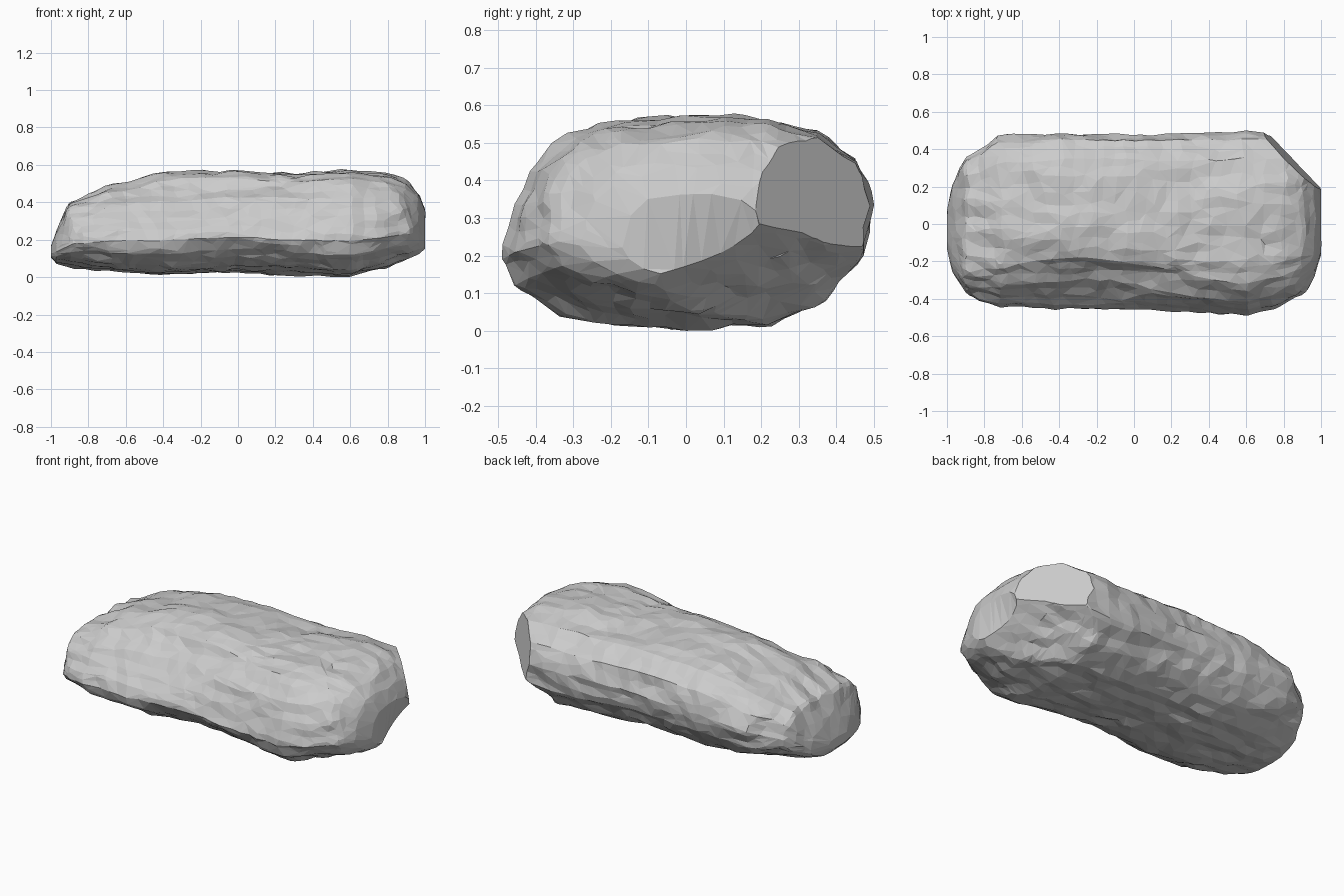
import bpy
import bmesh
import math
import random
from mathutils import Vector, noise

random.seed(4)
cube = bpy.data.objects.get("Cube")
if cube:
    bpy.data.objects.remove(cube, do_unlink=True)

# Stone colour
stone = bpy.data.materials.new("grey stone")
stone.use_nodes = True
GREY = (0.6, 0.6, 0.6, 1)
stone.diffuse_color = GREY
stone.node_tree.nodes["Principled BSDF"].inputs["Base Color"].default_value = GREY
stone.node_tree.nodes["Principled BSDF"].inputs["Roughness"].default_value = 0.9

# Extents along the boulder: x, y low, y high, z low, z high
STATIONS = [
    (-1, -.13, .08, .11, .17), (-.97, -.26, .22, .08, .25),
    (-.9, -.38, .36, .07, .4), (-.72, -.44, .46, .05, .48),
    (-.4, -.455, .485, .02, .56), (0, -.46, .475, .035, .57),
    (.3, -.47, .485, .02, .56), (.6, -.49, .5, 0, .575),
    (.8, -.43, .48, .05, .555), (.9, -.37, .42, .09, .52),
    (.965, -.28, .32, .12, .45), (1, -.17, .2, .15, .37)]

# Cross-section in unit form: u runs front to back, v runs bottom to top
SECTION = [
    (-1, .34), (-.97, .5), (-.86, .75), (-.68, .92), (-.5, .98), (-.1, 1),
    (.35, .99), (.7, .93), (.92, .8), (1, .58), (.96, .36), (.75, .17),
    (.45, .02), (0, 0), (-.4, .02), (-.68, .09), (-.9, .21)]

RINGS, SIDES = 90, 112

# Sloping underside of the thick end
UNDER_POINT = Vector((.6, .2, 0))
UNDER_NORMAL = Vector((.086, .06, -.116)).normalized()


def extents(x):
    for a, b in zip(STATIONS, STATIONS[1:]):
        if x <= b[0]:
            t = (x - a[0]) / (b[0] - a[0])
            return [p + (q - p) * t for p, q in zip(a[1:], b[1:])]
    return STATIONS[-1][1:]


def section(t):
    i = int(t * len(SECTION))
    f = t * len(SECTION) - i
    a, b = SECTION[i], SECTION[(i + 1) % len(SECTION)]
    return a[0] + (b[0] - a[0]) * f, a[1] + (b[1] - a[1]) * f


def surface(x, t):
    """Point on the boulder, with broad dents and bedding ridges along x."""
    y0, y1, z0, z1 = extents(x)
    u, v = section(t)
    out = Vector((0, u, (v - .5) * 2)).normalized()
    # The front slope leans back around the middle
    if u < 0 and v > .38:
        lean = .28 * math.exp(-((x + .25) / .5) ** 2)
        u += lean * min(1, (v - .38) * 2) * min(1, -u * 2)
    p = Vector((x, (y0 + y1) / 2 + u * (y1 - y0) / 2, z0 + v * (z1 - z0)))
    p -= UNDER_NORMAL * max(0, (p - UNDER_POINT).dot(UNDER_NORMAL))
    broad = noise.noise(Vector((p.x * 2, p.y * 4, p.z * 4)))
    ridge = noise.noise(Vector((p.x * 2.5, p.y * 13, p.z * 16 + 5)))
    chip = noise.noise(p * 11)
    fade = min(1, (1 - abs(x)) * 7 + .1)
    p += out * fade * (.018 * broad + .013 * ridge + .012 * chip)
    p.x += fade * (.025 * noise.noise(p * 7) + random.uniform(-.003, .003))
    return p


# Boulder body: loft the rings and close both ends
bm = bmesh.new()
rings = []
for i in range(RINGS + 1):
    x = -math.cos(math.pi * i / RINGS) * .6 + (2 * i / RINGS - 1) * .4
    rings.append([bm.verts.new(surface(x, j / SIDES)) for j in range(SIDES)])
for a, b in zip(rings, rings[1:]):
    for j in range(SIDES):
        k = (j + 1) % SIDES
        bm.faces.new((a[j], a[k], b[k], b[j]))
bm.faces.new(rings[0])
bm.faces.new(rings[-1])
bmesh.ops.triangulate(bm, faces=bm.faces[:])
bmesh.ops.recalc_face_normals(bm, faces=bm.faces[:])

mesh = bpy.data.meshes.new("boulder")
bm.to_mesh(mesh)
bm.free()
boulder = bpy.data.objects.new("boulder", mesh)
bpy.context.collection.objects.link(boulder)

# Irregular chipped facets
facets = boulder.modifiers.new("facets", 'DECIMATE')
facets.ratio = .15
bpy.context.view_layer.update()
shaped = boulder.evaluated_get(bpy.context.evaluated_depsgraph_get())
bm = bmesh.new()
bm.from_mesh(shaped.to_mesh())
shaped.to_mesh_clear()
boulder.modifiers.clear()

# Broken back corner
bmesh.ops.bisect_plane(bm, geom=bm.verts[:] + bm.edges[:] + bm.faces[:],
                       plane_co=(.83, .35, .35),
                       plane_no=Vector((.7, .7, .12)).normalized(),
                       clear_outer=True)
rim = [e for e in bm.edges if e.is_boundary]
bmesh.ops.holes_fill(bm, edges=rim, sides=0)
bmesh.ops.recalc_face_normals(bm, faces=bm.faces[:])

# Rest on the ground
ground = min(v.co.z for v in bm.verts)
bmesh.ops.translate(bm, verts=bm.verts[:], vec=(0, 0, -ground))

for f in bm.faces:
    f.smooth = False
bm.to_mesh(mesh)
bm.free()
mesh.materials.clear()
mesh.materials.append(stone)
